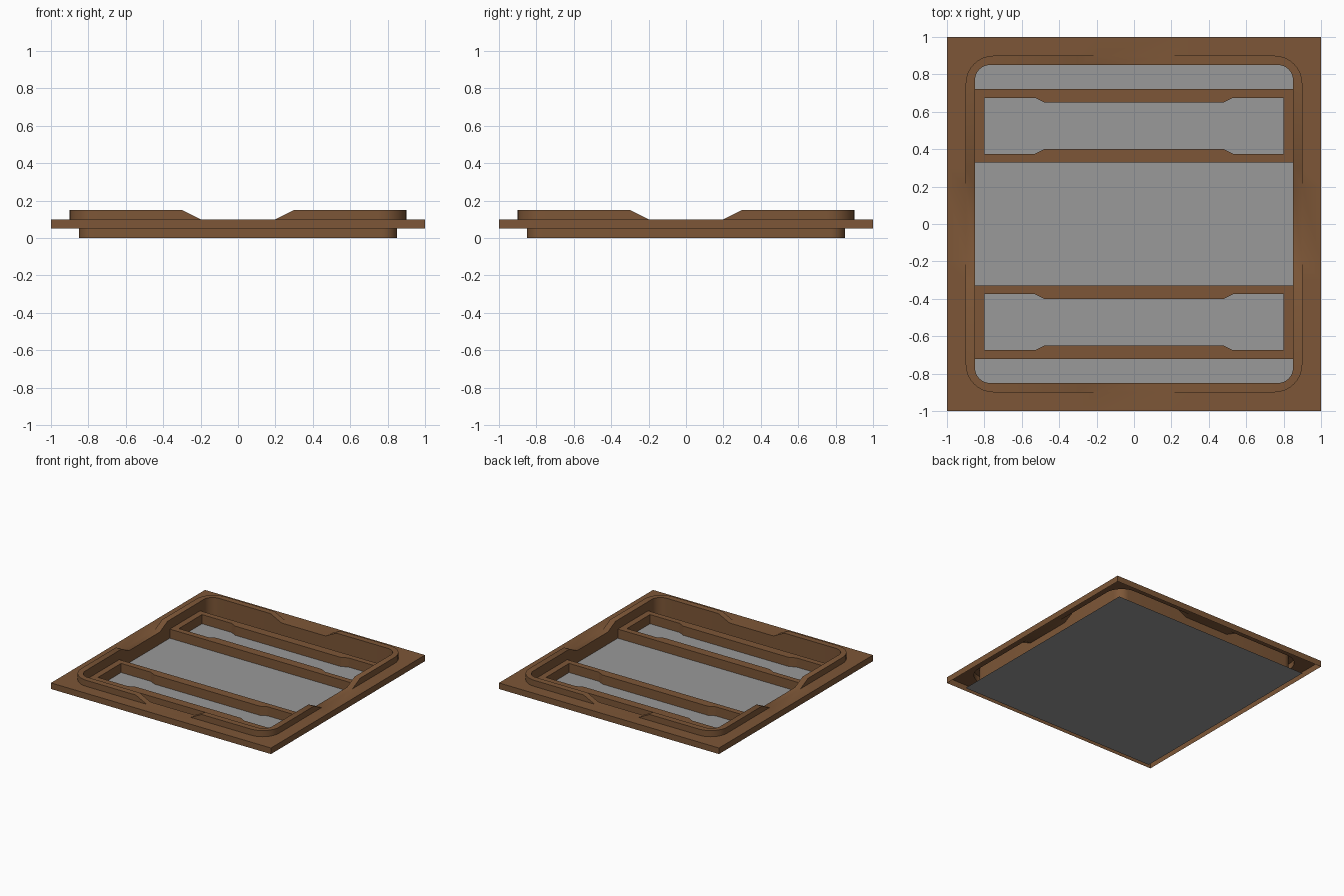
import bpy, bmesh, math

if "Cube" in bpy.data.objects:
    bpy.data.objects.remove(bpy.data.objects["Cube"])


def material(name, rgb):
    m = bpy.data.materials.new(name)
    m.diffuse_color = (*rgb, 1)
    m.use_nodes = True
    m.node_tree.nodes["Principled BSDF"].inputs["Base Color"].default_value = m.diffuse_color
    return m


brown = material("brown", (0.205, 0.094, 0.038))
grey = material("dark_grey", (0.32, 0.32, 0.32))


def finish(name, bm, mat):
    me = bpy.data.meshes.new(name)
    bm.to_mesh(me)
    bm.free()
    ob = bpy.data.objects.new(name, me)
    bpy.context.collection.objects.link(ob)
    me.materials.append(mat)
    return ob


def bridged(name, loops, hidden=None):
    """Sheet object made by bridging closed loops of equal length."""
    bm = bmesh.new()
    rings = [[bm.verts.new(p) for p in loop] for loop in loops]
    n = len(rings[0])
    for a, b in zip(rings, rings[1:]):
        for i in range(n):
            j = (i + 1) % n
            bm.faces.new((a[i], a[j], b[j], b[i]))
    bmesh.ops.remove_doubles(bm, verts=bm.verts, dist=1e-4)
    if hidden:
        bmesh.ops.delete(bm, geom=[f for f in bm.faces if hidden(f)], context='FACES')
    return finish(name, bm, brown)


# Tray rim: skirt, flange, notched ridge and inner wall as one thin sheet
SEG = 8
NOTCH = [(-0.3, 1), (-0.2, 0), (0.2, 0), (0.3, 1)]


def rim_loop(half, z, radius=0, notch_z=None):
    """Rounded square with extra points at the notches; radius 0 is a plain square."""
    pts, core = [], half - radius
    for side in range(4):
        c, s = round(math.cos(side * math.pi / 2)), round(math.sin(side * math.pi / 2))
        local = [(half, y, z if up or notch_z is None else notch_z) for y, up in NOTCH]
        for k in range(SEG + 1):
            t = k / SEG * math.pi / 2
            local.append((core + radius * math.cos(t), core + radius * math.sin(t), z))
        pts += [(c * x - s * y, s * x + c * y, h) for x, y, h in local]
    return pts


rim = bridged("tray_rim", [
    rim_loop(1.0, 0.05),
    rim_loop(1.0, 0.10),
    rim_loop(0.9, 0.10, 0.15),
    rim_loop(0.9, 0.15, 0.15, 0.10),
    rim_loop(0.85, 0.15, 0.08, 0.10),
    rim_loop(0.85, 0.0, 0.08),
])

# Raised rib frame with a waisted opening, mirrored to the other half
MID, TOP = 0.525, 0.075
half_side = [(-0.8, 0.15), (-0.53, 0.15), (-0.48, 0.125),
             (0.48, 0.125), (0.53, 0.15), (0.8, 0.15)]
opening = [(x, -d) for x, d in half_side] + [(-x, d) for x, d in half_side]
outline = [(math.copysign(0.85, x) if abs(x) == 0.8 else x, math.copysign(0.197, d))
           for x, d in opening]


def frame_loop(pts, z):
    return [(x, MID + d, z) for x, d in pts]


# The frame ends sit against the inner wall, so their hidden faces are dropped
frame = bridged("rib_frames", [frame_loop(outline, 0), frame_loop(outline, TOP),
                               frame_loop(opening, TOP), frame_loop(opening, 0)],
                hidden=lambda f: all(abs(v.co.x) > 0.84 for v in f.verts))
mirror = frame.modifiers.new("mirror", 'MIRROR')
mirror.use_axis = (False, True, False)

# Flat grey floor panel
bm = bmesh.new()
bmesh.ops.create_grid(bm, x_segments=1, y_segments=1, size=0.9)
floor = finish("floor_panel", bm, grey)

# Smooth the rounded corners and the notch ramps
bpy.ops.object.select_all(action='DESELECT')
rim.select_set(True)
bpy.context.view_layer.objects.active = rim
bpy.ops.object.shade_smooth_by_angle(angle=math.radians(30))
